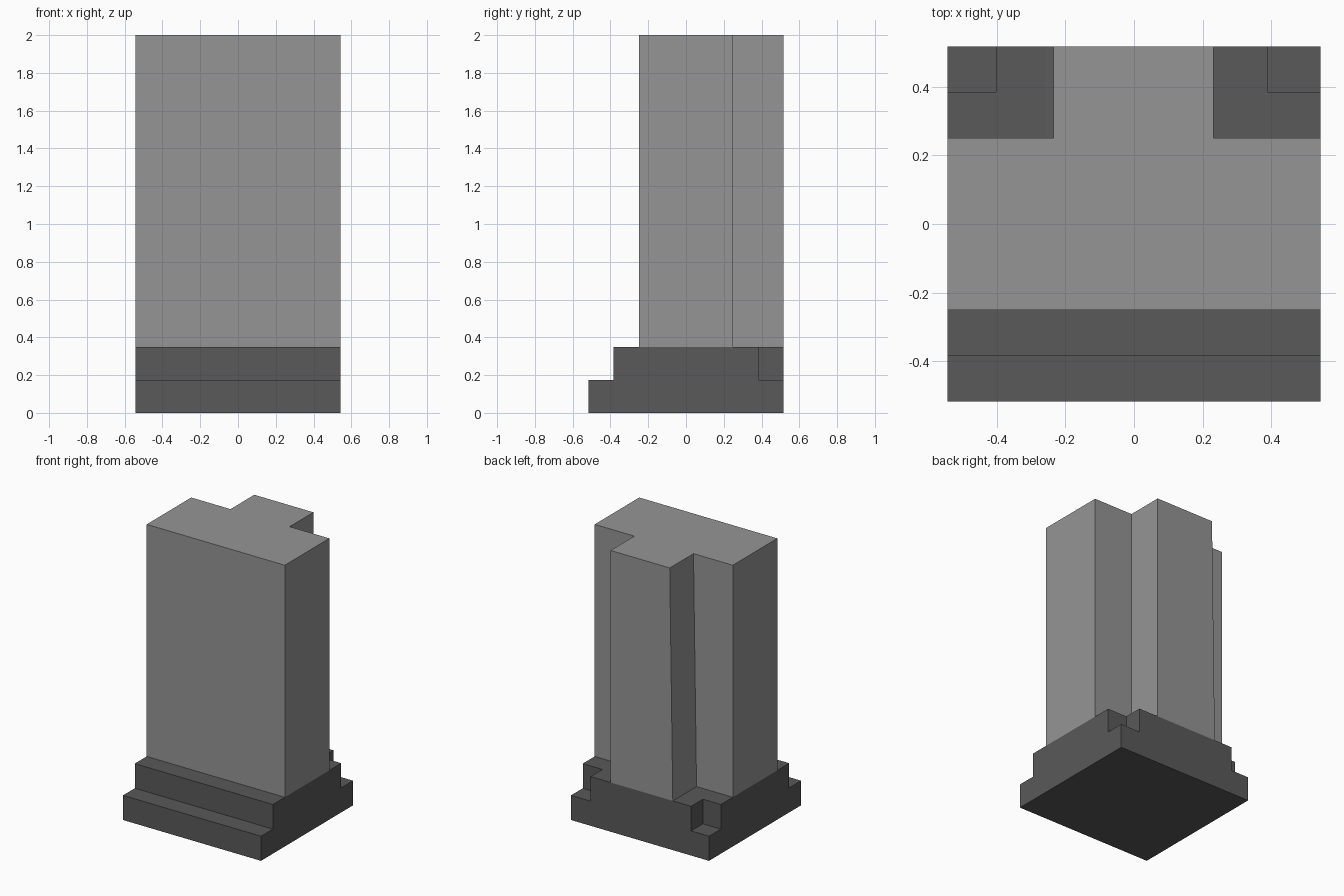
import bpy, bmesh

if "Cube" in bpy.data.objects:
    bpy.data.objects.remove(bpy.data.objects["Cube"])

HX, HY = 0.543, 0.517      # half width and half depth
STEP, BASE_TOP, TOP = 0.175, 0.35, 2.0


def loft(name, start, end):
    """Solid between two matching outlines of 3D points."""
    bm = bmesh.new()
    a = [bm.verts.new(p) for p in start]
    b = [bm.verts.new(p) for p in end]
    bm.faces.new(a)
    bm.faces.new(b)
    n = len(a)
    for i in range(n):
        j = (i + 1) % n
        bm.faces.new((a[i], a[j], b[j], b[i]))
    bmesh.ops.recalc_face_normals(bm, faces=bm.faces)
    mesh = bpy.data.meshes.new(name)
    bm.to_mesh(mesh)
    bm.free()
    obj = bpy.data.objects.new(name, mesh)
    bpy.context.collection.objects.link(obj)
    return obj


def box(name, x0, x1, y0, y1, z0, z1):
    plan = [(x0, y0), (x1, y0), (x1, y1), (x0, y1)]
    return loft(name, [(x, y, z0) for x, y in plan], [(x, y, z1) for x, y in plan])


def cut(obj, cutter):
    mod = obj.modifiers.new("notch", 'BOOLEAN')
    mod.operation, mod.solver, mod.object = 'DIFFERENCE', 'EXACT', cutter
    bpy.context.view_layer.objects.active = obj
    bpy.ops.object.modifier_apply(modifier=mod.name)
    bpy.data.objects.remove(cutter)


def paint(obj, name, value):
    mat = bpy.data.materials.new(name)
    mat.diffuse_color = (value, value, value, 1)
    mat.use_nodes = True
    mat.node_tree.nodes["Principled BSDF"].inputs["Base Color"].default_value = mat.diffuse_color
    obj.data.materials.append(mat)


# Stepped base: side profile swept across the width
profile = [(-HY, 0), (HY, 0), (HY, BASE_TOP), (-0.384, BASE_TOP), (-0.384, STEP), (-HY, STEP)]
base = loft("stepped_base", [(-HX, y, z) for y, z in profile], [(HX, y, z) for y, z in profile])

# Rear corner notches in the upper step
for x0, x1 in ((-1, -0.402), (0.388, 1)):
    cut(base, box("notch_cutter", x0, x1, 0.384, 1, STEP, 1))
paint(base, "dark_grey", 0.1)


# T-shaped tower, the left side of its rear rib leaning slightly
def tower_plan(rib_left, z):
    rib_right, front, back = 0.231, -0.25, 0.25
    return [(x, y, z) for x, y in (
        (-HX, front), (HX, front), (HX, back), (rib_right, back),
        (rib_right, HY), (rib_left, HY), (rib_left, back), (-HX, back))]


tower = loft("tower", tower_plan(-0.258, BASE_TOP), tower_plan(-0.234, TOP))
paint(tower, "mid_grey", 0.3)
